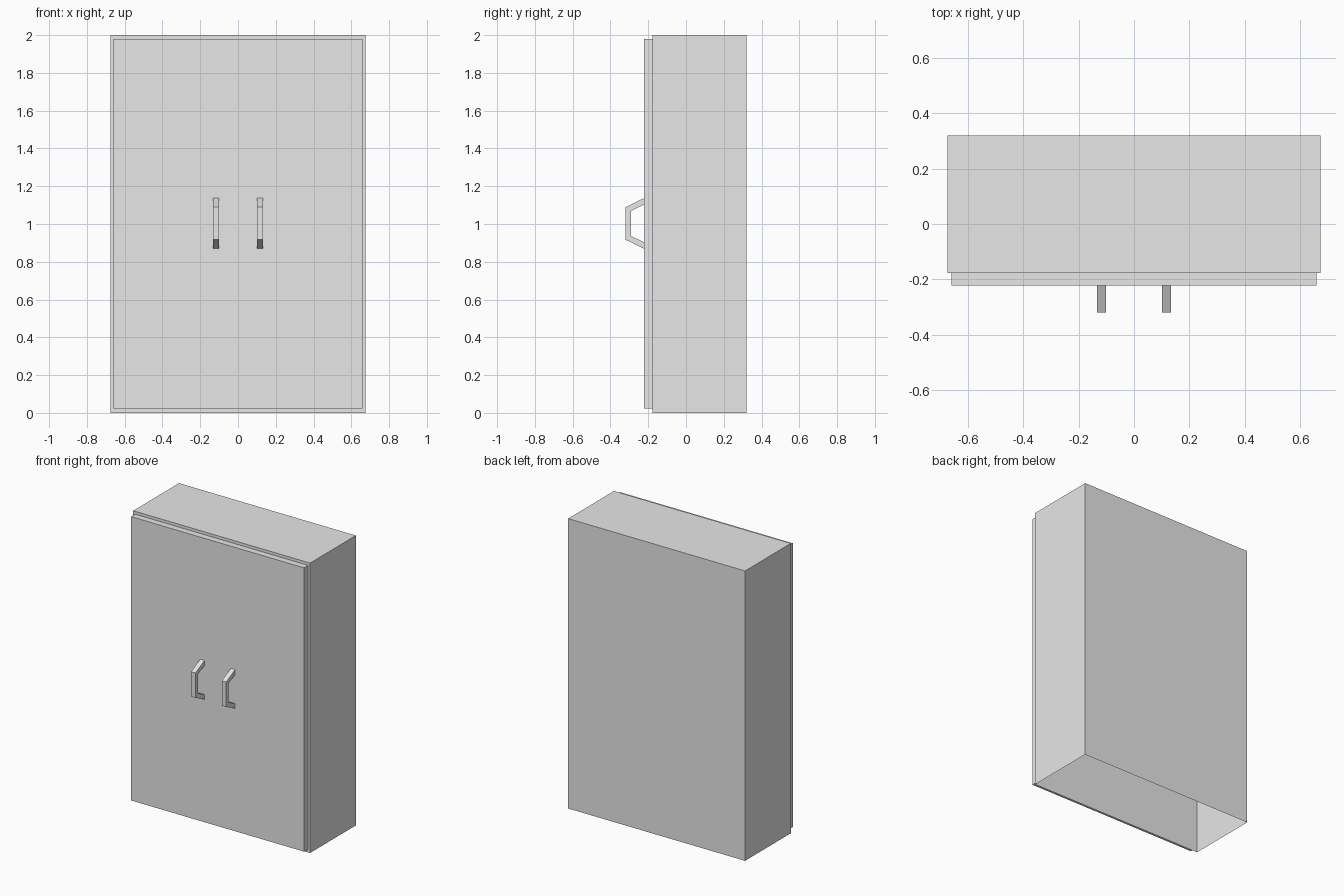
import bpy
import bmesh
from mathutils import Vector

cube = bpy.data.objects.get("Cube")
if cube:
    bpy.data.objects.remove(cube, do_unlink=True)

# Single plain grey finish
grey = bpy.data.materials.new("plain grey")
grey.use_nodes = True
GREY = (0.8, 0.8, 0.8, 1.0)
grey.diffuse_color = GREY
grey.node_tree.nodes["Principled BSDF"].inputs["Base Color"].default_value = GREY


def finish(name, bm):
    mesh = bpy.data.meshes.new(name)
    bm.to_mesh(mesh)
    bm.free()
    mesh.materials.append(grey)
    obj = bpy.data.objects.new(name, mesh)
    bpy.context.collection.objects.link(obj)
    return obj


def open_box(name, low, high, open_side):
    """Box between two corners, left open on the side facing open_side."""
    low, high = Vector(low), Vector(high)
    bm = bmesh.new()
    bmesh.ops.create_cube(bm, size=1)
    bmesh.ops.scale(bm, vec=high - low, verts=bm.verts)
    bmesh.ops.translate(bm, vec=(low + high) / 2, verts=bm.verts)
    bm.normal_update()
    gone = [f for f in bm.faces if f.normal.dot(Vector(open_side)) > 0.9]
    bmesh.ops.delete(bm, geom=gone, context='FACES_ONLY')
    return finish(name, bm)


# Cabinet shell, open underneath
open_box("cabinet_body", (-0.675, -0.178, 0), (0.675, 0.32, 2), (0, 0, -1))

# Raised front panel, seated against the shell
open_box("door_panel", (-0.66, -0.222, 0.022), (0.66, -0.178, 1.98), (0, 1, 0))

# Bracket handles: outer and inner outline of the upper half, as (y, height from middle)
MIDDLE = 1.003
WIDTH = 0.033
outer = [(-0.222, 0.134), (-0.32, 0.086)]
inner = [(-0.292, 0.066), (-0.222, 0.1)]


def handle(name, x):
    bm = bmesh.new()
    out = outer + [(y, -h) for y, h in reversed(outer)]
    ins = inner[::-1] + [(y, -h) for y, h in inner]
    rows = [[bm.verts.new((x - WIDTH / 2, y, MIDDLE + h)) for y, h in line]
            for line in (out, ins)]
    side = [bm.faces.new((rows[0][i], rows[0][i + 1], rows[1][i + 1], rows[1][i]))
            for i in range(3)]
    solid = bmesh.ops.extrude_face_region(bm, geom=side, use_keep_orig=True)
    moved = [v for v in solid["geom"] if isinstance(v, bmesh.types.BMVert)]
    bmesh.ops.translate(bm, vec=(WIDTH, 0, 0), verts=moved)
    bmesh.ops.recalc_face_normals(bm, faces=bm.faces)
    return finish(name, bm)


handle("left_handle", 0.117)
handle("right_handle", -0.117)
